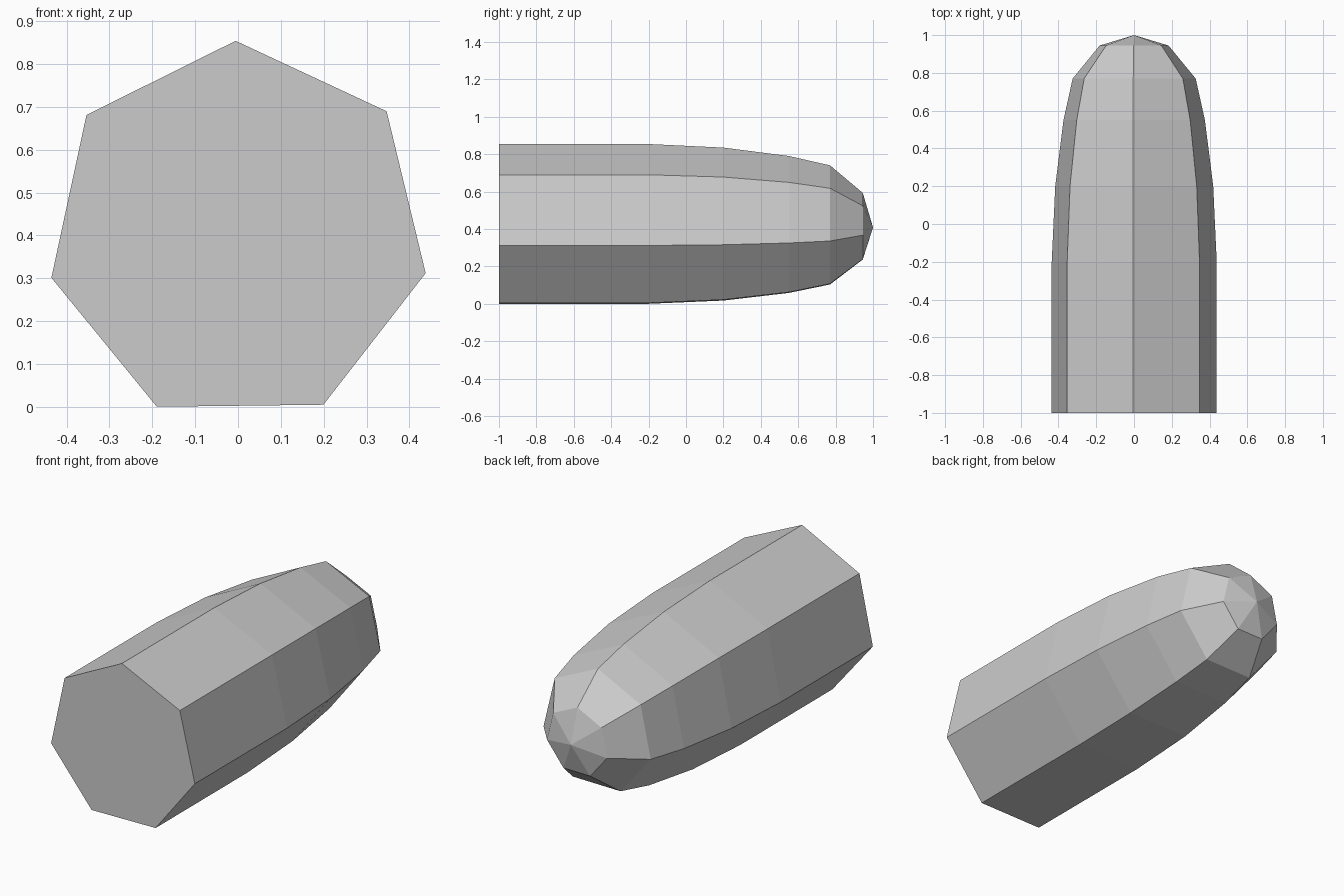
import bpy
import bmesh
from math import sin, cos, radians, tau

cube = bpy.data.objects.get("Cube")
if cube:
    bpy.data.objects.remove(cube, do_unlink=True)

# Single grey material
GREY = (0.6, 0.6, 0.6, 1)
grey = bpy.data.materials.new("plain grey")
grey.use_nodes = True
grey.diffuse_color = GREY
grey.node_tree.nodes["Principled BSDF"].inputs["Base Color"].default_value = GREY

# Seven-sided body: rings of (y, radius) along the length, ending in a point
SIDES = 7
CENTRE_Z = 0.409
TURN = radians(90.7)
RINGS = [(-1, 0.448), (-0.2, 0.448), (0.2, 0.429), (0.55, 0.384),
         (0.77, 0.334), (0.945, 0.187)]

bm = bmesh.new()


def ring(y, radius):
    angles = [TURN + tau * i / SIDES for i in range(SIDES)]
    return [bm.verts.new((radius * cos(a), y, CENTRE_Z + radius * sin(a))) for a in angles]


loops = [ring(y, r) for y, r in RINGS]
tip = bm.verts.new((0, 1, CENTRE_Z + 0.002))

# Flat rear cap, side panels and pointed nose
bm.faces.new(loops[0])
for a, b in zip(loops, loops[1:]):
    for i in range(SIDES):
        j = (i + 1) % SIDES
        bm.faces.new((a[i], a[j], b[j], b[i]))
for i in range(SIDES):
    bm.faces.new((loops[-1][i], loops[-1][(i + 1) % SIDES], tip))
bmesh.ops.recalc_face_normals(bm, faces=bm.faces)

# Rest the body on the ground
lowest = min(v.co.z for v in bm.verts)
bmesh.ops.translate(bm, verts=bm.verts, vec=(0, 0, -lowest))

mesh = bpy.data.meshes.new("rounded_nose_body")
bm.to_mesh(mesh)
bm.free()
mesh.materials.append(grey)
body = bpy.data.objects.new("rounded_nose_body", mesh)
bpy.context.collection.objects.link(body)
